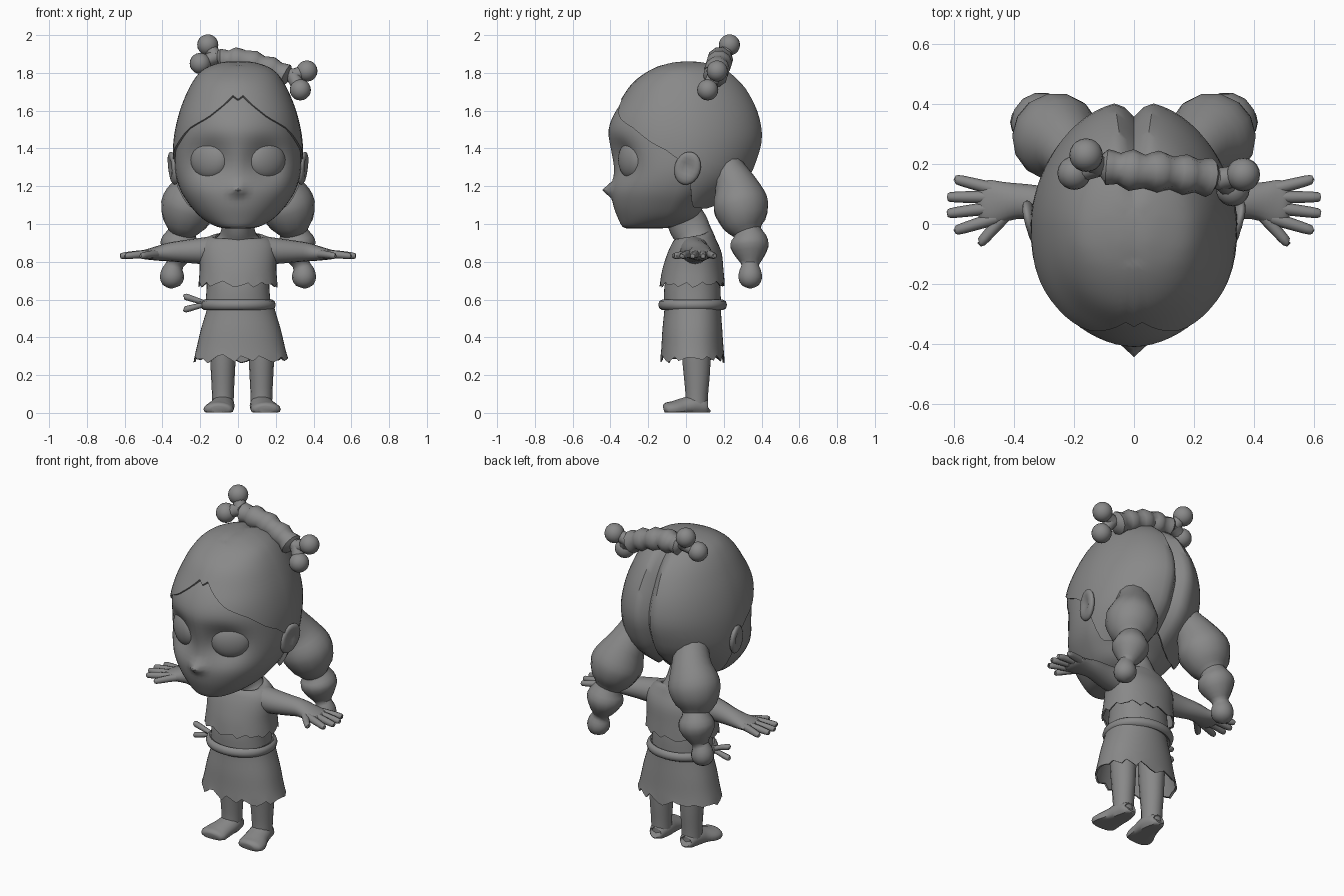
import bpy, bmesh, random
from math import sin, cos, pi, exp, radians
from mathutils import Vector, Matrix

random.seed(4)


def grid(name, rows, cap0=True, cap1=True):
    """Skin a stack of closed loops."""
    bm = bmesh.new()
    vs = [[bm.verts.new(p) for p in r] for r in rows]
    n = len(rows[0])
    for a, b in zip(vs, vs[1:]):
        for i in range(n):
            j = (i + 1) % n
            bm.faces.new((a[i], a[j], b[j], b[i]))
    if cap0:
        bm.faces.new(vs[0][::-1])
    if cap1:
        bm.faces.new(vs[-1])
    bmesh.ops.recalc_face_normals(bm, faces=bm.faces)
    return finish(name, bm)


def finish(name, bm):
    me = bpy.data.meshes.new(name)
    bm.to_mesh(me)
    bm.free()
    ob = bpy.data.objects.new(name, me)
    bpy.context.collection.objects.link(ob)
    return ob


def dense(pts, sub):
    """Catmull-Rom through tuples of numbers."""
    P = [pts[0]] + list(pts) + [pts[-1]]
    out = []
    for k in range(1, len(P) - 2):
        for i in range(sub):
            t = i / sub
            out.append(tuple(.5 * (2 * b + (c - a) * t + (2 * a - 5 * b + 4 * c - d) * t * t
                                   + (3 * b - a - 3 * c + d) * t ** 3)
                             for a, b, c, d in zip(*P[k - 1:k + 3])))
    return out + [tuple(pts[-1])]


def tube(name, pts, n=12, sub=3):
    """Sweep an oval along points (x, y, z, ra[, rb])."""
    D = dense([p if len(p) == 5 else (*p, p[3]) for p in pts], sub)
    C = [Vector(p[:3]) for p in D]
    ref = Vector((0, 1, 0)) if abs((C[-1] - C[0]).normalized().z) > .7 else Vector((0, 0, 1))
    rows = []
    for i, p in enumerate(D):
        t = (C[min(i + 1, len(C) - 1)] - C[max(i - 1, 0)]).normalized()
        s = t.cross(ref).normalized()
        u = s.cross(t)
        rows.append([C[i] + s * max(p[3], .003) * cos(2 * pi * k / n)
                     + u * max(p[4], .003) * sin(2 * pi * k / n) for k in range(n)])
    return grid(name, rows)


def ball(name, loc, scale, rot=None, seg=20):
    bm = bmesh.new()
    bmesh.ops.create_uvsphere(bm, u_segments=seg, v_segments=seg // 2, radius=1)
    M = Matrix.Translation(loc) @ (rot or Matrix()) @ Matrix.Diagonal((*scale, 1))
    bmesh.ops.transform(bm, matrix=M, verts=bm.verts)
    return finish(name, bm)


def section(r, a, pf=1, pb=1):
    """Point on an oval (z, half width, front y, widest y, back y); a=0 is the front."""
    z, w, yf, ym, yb = r
    c = cos(a)
    y = ym + (yf - ym) * c ** pf if c > 0 else ym + (yb - ym) * (-c) ** pb
    return Vector((w * sin(a), y, z))


def lerp(table, x):
    for p, q in zip(table, table[1:]):
        if x <= q[0]:
            t = max(0, (x - p[0]) / max(q[0] - p[0], 1e-6))
            return tuple(a + (b - a) * t for a, b in zip(p, q))
    return table[-1]


# Head with eye sockets and pointed nose
N = 64
head = [(.975, .03, -.30, -.25, -.18), (.985, .11, -.335, -.2, -.06), (1.03, .19, -.36, -.12, .05),
        (1.10, .255, -.385, -.08, .10), (1.18, .305, -.395, -.05, .18), (1.28, .333, -.385, -.02, .28),
        (1.4, .335, -.402, 0, .33), (1.5, .322, -.41, 0, .33), (1.6, .292, -.37, 0, .30),
        (1.7, .24, -.29, 0, .25), (1.79, .15, -.16, .02, .15), (1.83, .02, 0, .02, .04)]
rows = []
for r in dense(head, 4):
    row = []
    for i in range(N):
        p = section(r, 2 * pi * i / N, .85)
        if p.y < -.05:
            d = ((abs(p.x) - .155) / .10) ** 2 + ((p.z - 1.34) / .10) ** 2
            p.y += .065 * exp(-d)
            p.y -= .05 * exp(-(p.x / .035) ** 2 - ((p.z - 1.18) / .028) ** 2)
        row.append(p)
    rows.append(row)
grid("head", rows)

# Hair cap: outer shell down to a hairline, with a centre parting
hair = dense([(1.08, .28, -.38, -.05, .14), (1.16, .315, -.41, -.04, .25), (1.24, .338, -.41, -.02, .335),
              (1.32, .345, -.42, 0, .375), (1.44, .342, -.42, 0, .41), (1.55, .322, -.405, 0, .40),
              (1.65, .29, -.35, 0, .362), (1.75, .242, -.28, 0, .297), (1.82, .182, -.18, 0, .215),
              (1.855, .09, -.08, .02, .11), (1.863, .005, .01, .015, .02)], 4)
line = [(0, 1.66), (5, 1.685), (14, 1.635), (30, 1.565), (52, 1.505), (68, 1.43), (80, 1.385),
        (92, 1.30), (105, 1.16), (115, 1.09), (145, 1.08), (165, 1.10), (180, 1.14)]
rows = []
for k in range(25):
    row = []
    for i in range(N):
        a = 2 * pi * i / N
        deg = min(i, N - i) * 360 / N
        z = 1.862 - (1.862 - lerp(line, deg)[1]) * (.03 + .97 * k / 24) ** 2
        p = section((z, *lerp(hair, z)[1:]), a, .85, 1.1)
        g = max(0, 1 - abs(p.x) / .05)
        if p.y > -.13 and g > 0:
            o = Vector((0, 0, 1.4))
            p = o + (p - o) * (1 - g * (.008 + .12 * min(1, max(0, (p.y - .05) / .3))))
        row.append(p)
    rows.append(row)
rows.append([Vector((0, 0, 1.4)) + (p - Vector((0, 0, 1.4))) * .94 for p in rows[-1]])
grid("hair_cap", rows, True, False)

# Eyes, ears and bobbled pigtails
for s in (1, -1):
    ball("eye", (.15 * s, -.283, 1.34), (.112, .06, .104), Matrix.Rotation(s * radians(30), 4, 'Z'), 28)
    ear = ball("ear", (.345 * s, .008, 1.295), (.028, .07, .09),
               Matrix.Rotation(s * radians(10), 4, 'Y') @ Matrix.Rotation(radians(-18), 4, 'X')
               @ Matrix.Rotation(-s * radians(12), 4, 'Z'))
    for v in ear.data.vertices:
        if v.co.x * s > .345:
            v.co.x -= s * .028 * exp(-((v.co.y - .005) / .038) ** 2 - ((v.co.z - 1.30) / .045) ** 2)
    tube("pigtail", [(x * s, y, z, r) for x, y, z, r in (
        (.17, .18, 1.36, .08), (.195, .225, 1.27, .098), (.222, .262, 1.20, .115), (.245, .28, 1.14, .14),
        (.265, .294, 1.08, .147), (.285, .31, 1.0, .115), (.295, .325, .957, .075), (.303, .333, .925, .094),
        (.31, .337, .88, .103), (.325, .34, .82, .07), (.335, .34, .785, .046), (.345, .34, .755, .057),
        (.35, .34, .715, .064), (.353, .34, .675, .045), (.353, .34, .658, .003))], 14, 2)

# Bone hair ornament with a lumpy wrapped lock over its shaft
ends = {(-.12, .195, 1.885): [(-.16, .23, 1.948), (-.20, .17, 1.85)],
        (.29, .15, 1.785): [(.365, .165, 1.81), (.33, .115, 1.71)]}
for c, knobs in ends.items():
    for k in knobs:
        ball("bone_knob", k, (.056,) * 3)
        tube("bone_neck", [(*c, .038), (*[(a + b) / 2 for a, b in zip(c, k)], .036), (*k, .04)], 10, 2)
tube("bone_shaft", [(-.13, .195, 1.885, .035), (.08, .18, 1.87, .035), (.3, .148, 1.78, .035)], 10)
tube("wrapped_lock", [(-.11, .19, 1.865, .03), (-.09, .19, 1.87, .06), (-.05, .185, 1.868, .052),
                      (-.01, .18, 1.868, .07), (.035, .175, 1.866, .056), (.08, .175, 1.852, .07),
                      (.125, .17, 1.838, .055), (.17, .165, 1.822, .068), (.21, .16, 1.805, .055),
                      (.25, .155, 1.785, .066), (.27, .15, 1.775, .03)], 10, 2)

# Neck and body core
tube("neck", [(0, -.01, 1.04, .085, .10), (0, .015, .99, .085, .105), (0, .04, .94, .10, .1),
              (0, .05, .90, .14, .11), (0, .04, .84, .17, .12)], 20)
M = 48


def jag(amount):
    """Torn hem: a random zigzag of three-vertex teeth."""
    k = [random.uniform(-amount, amount) for _ in range(M // 3 + 1)]
    return [k[i // 3] * (1, .2, -.7)[i % 3] for i in range(M)]


def garment(name, rings, hem, cx=0, dip=0):
    """Rings run top to bottom; hem jags the last ring, dip lowers the front neckline."""
    rows = []
    D = dense(rings, 3)
    D.append((D[-1][0] + .004, *[v * .95 for v in D[-1][1:3]], D[-1][3], D[-1][4] * .95))
    for k, r in enumerate(D):
        row = []
        for i in range(M):
            p = section(r, 2 * pi * i / M, .85, .85)
            p.x += cx
            if k >= len(D) - 3:
                p.z += hem[i] * (.5 if k == len(D) - 3 else 1)
            p.z -= dip * max(0, 1 - k / 5) * cos(2 * pi * i / M)
            row.append(p)
        rows.append(row)
    return grid(name, rows, False, False)


# Sleeveless top, waist, torn skirt, belt with tie ends
garment("torn_top", [(.93, .12, -.035, .045, .13), (.935, .15, -.05, .045, .145), (.895, .195, -.075, .045, .17),
                     (.84, .205, -.10, .045, .19), (.76, .203, -.125, .04, .198), (.68, .21, -.14, .035, .205)],
        jag(.02), 0, .035)
garment("waist", [(.74, .165, -.10, .035, .17), (.66, .166, -.115, .035, .182), (.56, .175, -.115, .035, .185)],
        [0] * M)
garment("torn_skirt", [(.60, .168, -.115, .035, .185), (.54, .182, -.115, .035, .185), (.44, .212, -.125, .035, .192),
                       (.35, .233, -.13, .035, .198), (.285, .25, -.135, .035, .205)], jag(.027), .015)
rows = []
for i in range(M):
    a = 2 * pi * i / M
    o = section((.572, .18, -.127, .035, .197), a, .9, .9)
    d = Vector((sin(a), -cos(a), 0))
    rows.append([o + d * .02 * cos(t * pi / 4) + Vector((0, 0, .027 * sin(t * pi / 4))) for t in range(8)])
grid("belt", rows + rows[:1], False, False)
for z in (.615, .548):
    tube("belt_tie", [(-.17, -.005, .578, .015), (-.22, -.008, (z + .578) / 2, .015),
                      (-.278, -.01, z, .017), (-.288, -.01, z, .006)], 8, 2)

# Arms with hands, legs with flat-soled feet
for s in (1, -1):
    tube("arm", [(x * s, *r) for x, *r in (
        (.14, .045, .86, .08, .075), (.21, .05, .857, .072, .068), (.28, .06, .855, .064, .06),
        (.36, .075, .852, .058, .05), (.42, .075, .845, .064, .04), (.47, .07, .84, .077, .03),
        (.505, .07, .837, .07, .022), (.525, .07, .835, .03, .008))], 16)
    fingers = [((.46, .115), (.59, .148)), ((.47, .09), (.615, .09)),
               ((.47, .055), (.615, .036)), ((.46, .02), (.59, -.02)), ((.42, .04), (.51, -.06))]
    for (x0, y0), (x1, y1) in fingers:
        tube("finger", [(x0 * s, y0, .842, .022), ((x0 + x1) / 2 * s, (y0 + y1) / 2, .838, .02),
                        (x1 * s, y1, .831, .016), ((x1 + .006) * s, y1, .83, .004)], 8)
    cx = .022 + .102 * s
    tube("leg", [(cx, .055, .50, .075, .085), (cx, .055, .30, .068, .076), (cx, .057, .2, .063, .069),
                 (cx, .057, .1, .058, .06), (cx, .055, .03, .057, .06)], 16)
    foot = tube("foot", [(cx, .117, .03, .03, .025), (cx, .108, .03, .045, .04), (cx, .05, .04, .062, .055),
                         (cx + .008 * s, -.01, .03, .068, .05), (cx + .022 * s, -.07, .02, .08, .042),
                         (cx + .024 * s, -.105, .02, .07, .035), (cx + .024 * s, -.117, .018, .04, .02)], 16)
    for v in foot.data.vertices:
        v.co.z = max(v.co.z, .002)

# Dark grey surface, smooth shading with crisp creases
grey = bpy.data.materials.new("dark_grey")
grey.diffuse_color = (.25, .25, .25, 1)
for ob in bpy.context.scene.objects:
    ob.data.materials.append(grey)
    ob.select_set(True)
    bpy.context.view_layer.objects.active = ob
bpy.ops.object.shade_smooth_by_angle(angle=radians(45))
